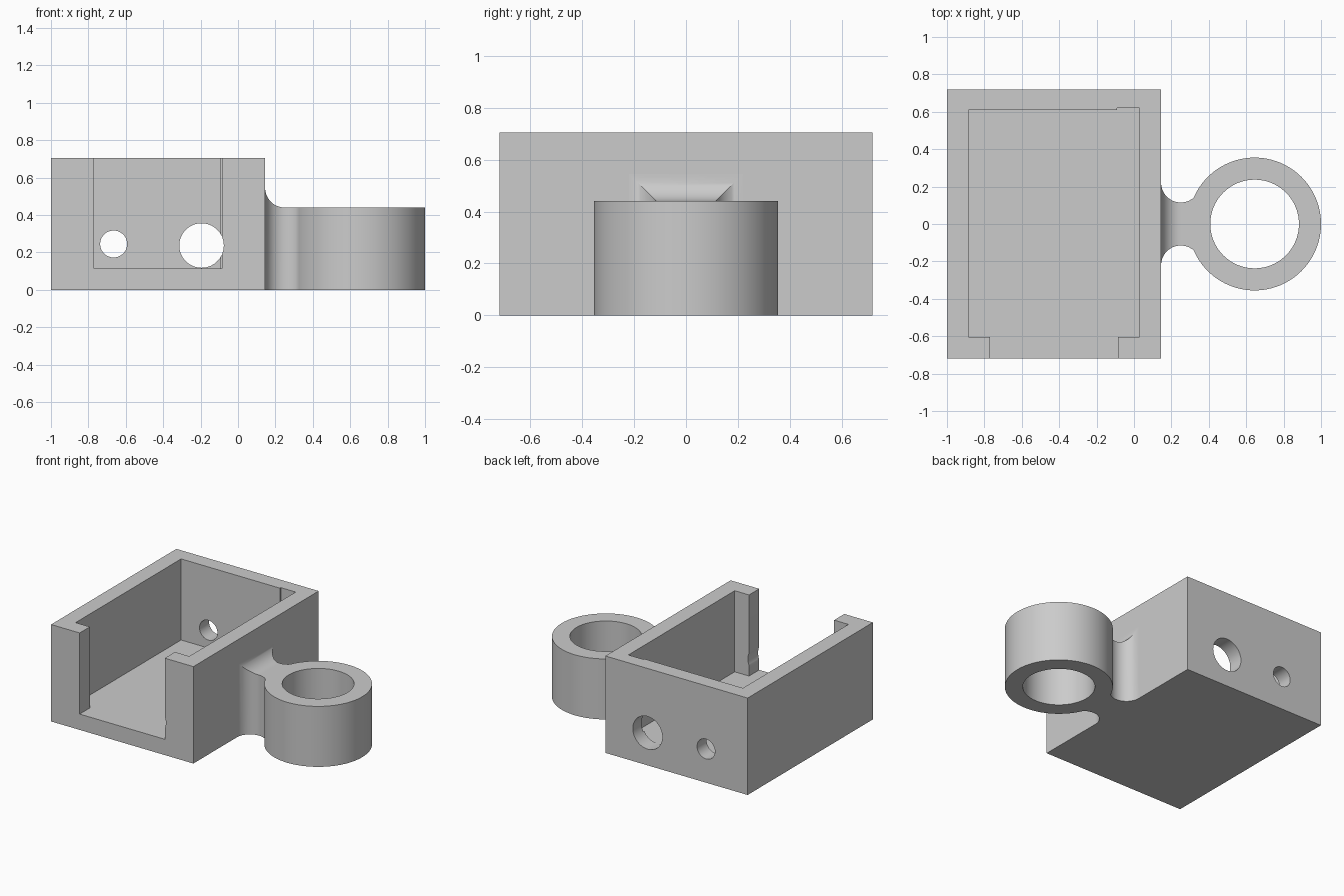
import bpy
import bmesh
import math

if "Cube" in bpy.data.objects:
    bpy.data.objects.remove(bpy.data.objects["Cube"], do_unlink=True)

grey = bpy.data.materials.new("light_grey_plastic")
grey.use_nodes = True
COLOUR = (0.6, 0.6, 0.6, 1)
grey.diffuse_color = COLOUR
grey.node_tree.nodes["Principled BSDF"].inputs["Base Color"].default_value = COLOUR

HEIGHT, FLOOR, ARM_TOP = 0.705, 0.115, 0.44
WALL_X = 0.145                      # outer face of the side wall
RING_X, RING_R, BORE_R = 0.645, 0.355, 0.237
FILLET, NECK = 0.105, 0.115         # fillet radius and neck half width


def add_object(name, bm):
    bmesh.ops.recalc_face_normals(bm, faces=bm.faces)
    mesh = bpy.data.meshes.new(name)
    bm.to_mesh(mesh)
    bm.free()
    mesh.materials.append(grey)
    obj = bpy.data.objects.new(name, mesh)
    bpy.context.collection.objects.link(obj)
    return obj


def box(name, x0, x1, y0, y1, z0, z1):
    bm = bmesh.new()
    bmesh.ops.create_cube(bm, size=1)
    bmesh.ops.scale(bm, vec=(x1 - x0, y1 - y0, z1 - z0), verts=bm.verts)
    bmesh.ops.translate(bm, vec=((x0 + x1) / 2, (y0 + y1) / 2, (z0 + z1) / 2), verts=bm.verts)
    return add_object(name, bm)


def cylinder(name, radius, depth, centre, along_y=False):
    bm = bmesh.new()
    bmesh.ops.create_cone(bm, cap_ends=True, segments=96, radius1=radius, radius2=radius, depth=depth)
    obj = add_object(name, bm)
    obj.location = centre
    if along_y:
        obj.rotation_euler.x = math.pi / 2
    return obj


def loft(name, sections):
    """Skin rectangular sections given as (x, half width, top)."""
    bm = bmesh.new()
    rings = [[bm.verts.new((x, y, z)) for y, z in ((-w, 0), (w, 0), (w, t), (-w, t))]
             for x, w, t in sections]
    for a, b in zip(rings, rings[1:]):
        for i in range(4):
            j = (i + 1) % 4
            bm.faces.new((a[i], a[j], b[j], b[i]))
    bm.faces.new(rings[0])
    bm.faces.new(rings[-1])
    return add_object(name, bm)


def combine(target, tool, operation):
    tool.hide_render = True
    mod = target.modifiers.new(operation.lower(), "BOOLEAN")
    mod.operation, mod.object, mod.solver = operation, tool, "EXACT"
    bpy.context.view_layer.update()
    bpy.context.view_layer.objects.active = target
    bpy.ops.object.modifier_apply(modifier=mod.name)
    bpy.data.objects.remove(tool, do_unlink=True)


# Open tray with the ring arm
bracket = box("bracket_housing", -1, WALL_X, -0.72, 0.72, 0, HEIGHT)

# Neck: filleted on its sides, and on top where it meets the wall
cx = WALL_X + FILLET
tangent = math.atan2(NECK + FILLET, RING_X - cx)
start, end, steps = math.pi, math.pi / 2 - (math.pi / 2 - tangent), 24
sections = [(WALL_X - 0.05, NECK + FILLET, ARM_TOP + FILLET)]
for i in range(steps + 1):
    a = start + (end - start) * i / steps
    x = cx + FILLET * math.cos(a)
    flare = FILLET * (1 - math.sin(a))
    sections.append((x, NECK + flare, ARM_TOP + (flare if a > math.pi / 2 else 0)))
sections.append((0.39, sections[-1][1], ARM_TOP))
combine(bracket, loft("neck", sections), "UNION")
combine(bracket, cylinder("ring", RING_R, ARM_TOP, (RING_X, 0, ARM_TOP / 2)), "UNION")
combine(bracket, cylinder("ring_bore", BORE_R, 2, (RING_X, 0, 0)), "DIFFERENCE")

# Cavity, shallow corner recess and front opening
combine(bracket, box("cavity", -0.885, 0.03, -0.603, 0.61, FLOOR, 1), "DIFFERENCE")
combine(bracket, box("recess", -0.09, 0.03, 0.5, 0.62, FLOOR, 1), "DIFFERENCE")
combine(bracket, box("front_opening", -0.77, -0.085, -1, -0.5, FLOOR, 1), "DIFFERENCE")

# Cable holes running front to back
for x, z, r in ((-0.665, 0.245, 0.072), (-0.195, 0.237, 0.119)):
    combine(bracket, cylinder("cable_hole", r, 2, (x, 0, z), True), "DIFFERENCE")

bpy.ops.object.select_all(action="DESELECT")
bracket.select_set(True)
bpy.context.view_layer.objects.active = bracket
bpy.ops.object.shade_smooth_by_angle(angle=math.radians(30))
